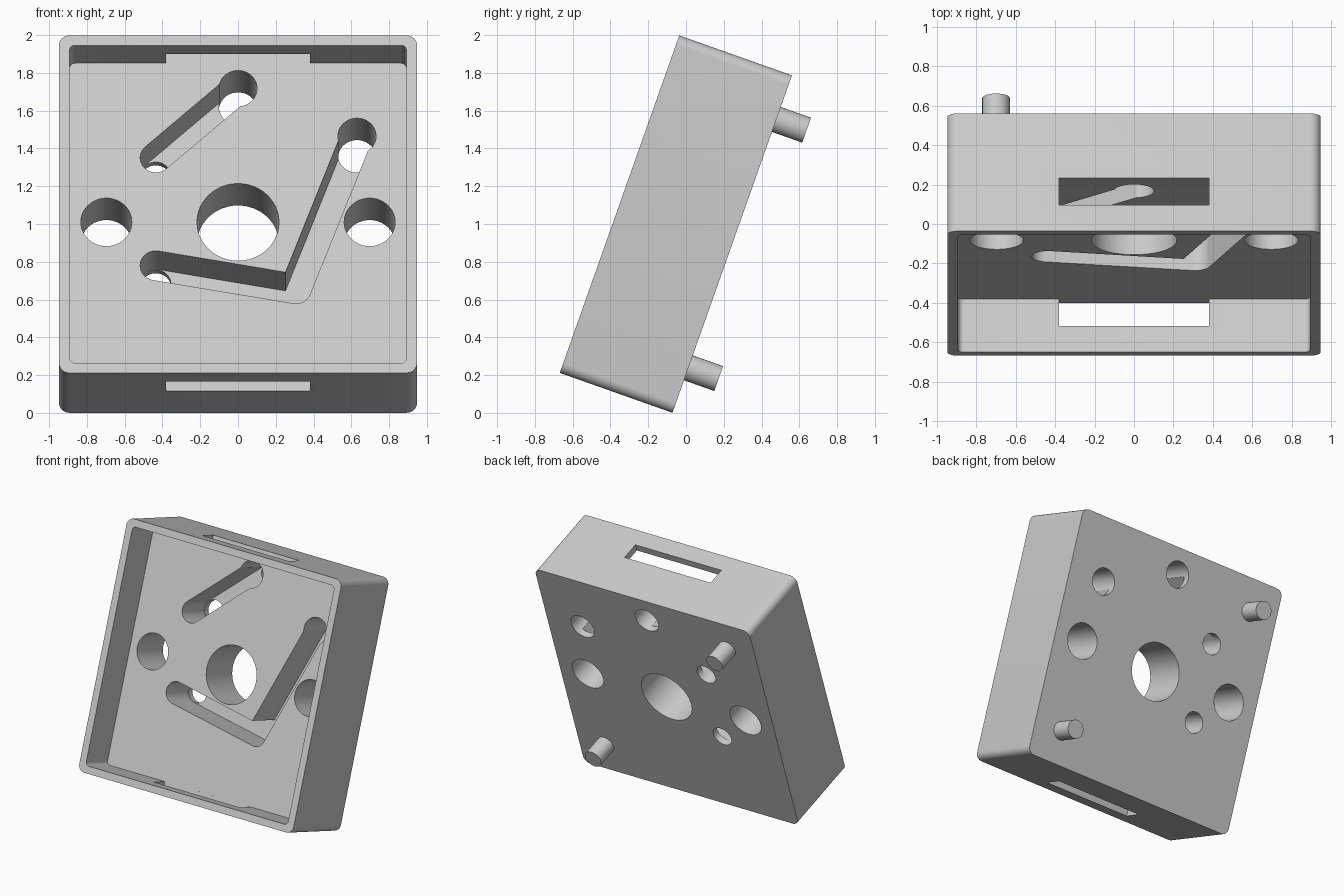
import bpy, bmesh, math
from mathutils import Vector, Matrix

if "Cube" in bpy.data.objects:
    bpy.data.objects.remove(bpy.data.objects["Cube"])

SIZE, DEPTH = 1.895, 0.633      # square face and thickness of the case
FLOOR, SKIN = 0.285, 0.58       # depth of the tray floor and of the groove floor
TILT = math.radians(-19.5)
PLACE = Matrix.Translation((0, -0.352, 1.105)) @ Matrix.Rotation(TILT, 4, 'X')

grey = bpy.data.materials.new("light_grey")
grey.diffuse_color = (0.6, 0.6, 0.6, 1)
grey.use_nodes = True
grey.node_tree.nodes["Principled BSDF"].inputs["Base Color"].default_value = grey.diffuse_color


def arc(c, r, a0, a1, n):
    return [(c[0] + r * math.cos(a0 + (a1 - a0) * i / n),
             c[1] + r * math.sin(a0 + (a1 - a0) * i / n)) for i in range(n + 1)]


def circle(c, r, n=48):
    return arc(c, r, 0, math.tau, n)[:-1]


def rounded_square(half, r):
    h, pts = half - r, []
    for i, (sx, sy) in enumerate([(1, 1), (-1, 1), (-1, -1), (1, -1)]):
        pts += arc((sx * h, sy * h), r, i * math.pi / 2, (i + 1) * math.pi / 2, 8)
    return pts


def groove(points, r):
    """Round-ended channel outline along two points, or three with a left bend."""
    p = [Vector(q) for q in points]
    q = math.pi / 2
    ang = [math.atan2(b.y - a.y, b.x - a.x) for a, b in zip(p, p[1:])]
    out = arc(p[0], r, ang[0] + q, ang[0] + 3 * q, 20)
    if len(p) == 3:
        out += arc(p[1], r, ang[0] - q, ang[1] - q, 10)[1:-1]
    out += arc(p[-1], r, ang[-1] - q, ang[-1] + q, 20)
    if len(p) == 3:
        n1, n2 = [Vector((-math.sin(a), math.cos(a))) for a in ang]
        out.append(tuple(p[1] + r * (n1 + n2) / (1 + n1.dot(n2))))
    return out


def prism(name, outline, front, back):
    """Extrude an outline of the case face from one depth to another."""
    bm = bmesh.new()
    face = bm.faces.new([bm.verts.new((x, front, v)) for x, v in outline])
    ext = bmesh.ops.extrude_face_region(bm, geom=[face])
    bmesh.ops.translate(bm, vec=(0, back - front, 0),
                        verts=[g for g in ext["geom"] if isinstance(g, bmesh.types.BMVert)])
    bmesh.ops.recalc_face_normals(bm, faces=bm.faces)
    me = bpy.data.meshes.new(name)
    bm.to_mesh(me)
    bm.free()
    me.materials.append(grey)
    ob = bpy.data.objects.new(name, me)
    bpy.context.collection.objects.link(ob)
    return ob


def cut(target, outline, front, back):
    cutter = prism("cutter", outline, front, back)
    cutter.hide_render = True
    mod = target.modifiers.new("cut", 'BOOLEAN')
    mod.operation, mod.solver, mod.object = 'DIFFERENCE', 'EXACT', cutter
    dg = bpy.context.evaluated_depsgraph_get()
    result = bpy.data.meshes.new_from_object(target.evaluated_get(dg))
    target.modifiers.clear()
    target.data = result
    bpy.data.objects.remove(cutter)


# Case with an open tray in front
case = prism("case", rounded_square(SIZE / 2, 0.055), 0, DEPTH)
cut(case, rounded_square(SIZE / 2 - 0.055, 0.03), -0.1, FLOOR)

# Slit through the top and bottom walls
cut(case, [(-0.38, -1.2), (0.38, -1.2), (0.38, 1.2), (-0.38, 1.2)], 0.14, FLOOR - 0.0005)

# Blind grooves in the tray floor
UPPER = [(-0.435, 0.362), (0, 0.751)]
BENT = [(-0.435, -0.244), (0.305, -0.375), (0.63, 0.483)]
for path in (UPPER, BENT):
    cut(case, groove(path, 0.083), 0.2, SKIN)

# Through holes: centre, sides and groove ends
for c, r in [((0, 0), 0.217), ((-0.697, 0), 0.135), ((0.697, 0), 0.135),
             (UPPER[0], 0.08), (UPPER[1], 0.101), (BENT[0], 0.08), (BENT[2], 0.101)]:
    cut(case, circle(c, r), 0.15, DEPTH + 0.1)

# Locating pins on the back
pins = [prism("upper_pin", circle((-0.7, 0.7), 0.07), DEPTH - 0.02, DEPTH + 0.17),
        prism("lower_pin", circle((0.7, -0.695), 0.07), DEPTH - 0.02, DEPTH + 0.17)]

# Lean everything back and shade
bpy.ops.object.select_all(action='DESELECT')
for ob in [case] + pins:
    ob.matrix_world = PLACE
    ob.select_set(True)
bpy.context.view_layer.objects.active = case
bpy.ops.object.shade_smooth_by_angle(angle=math.radians(30))
